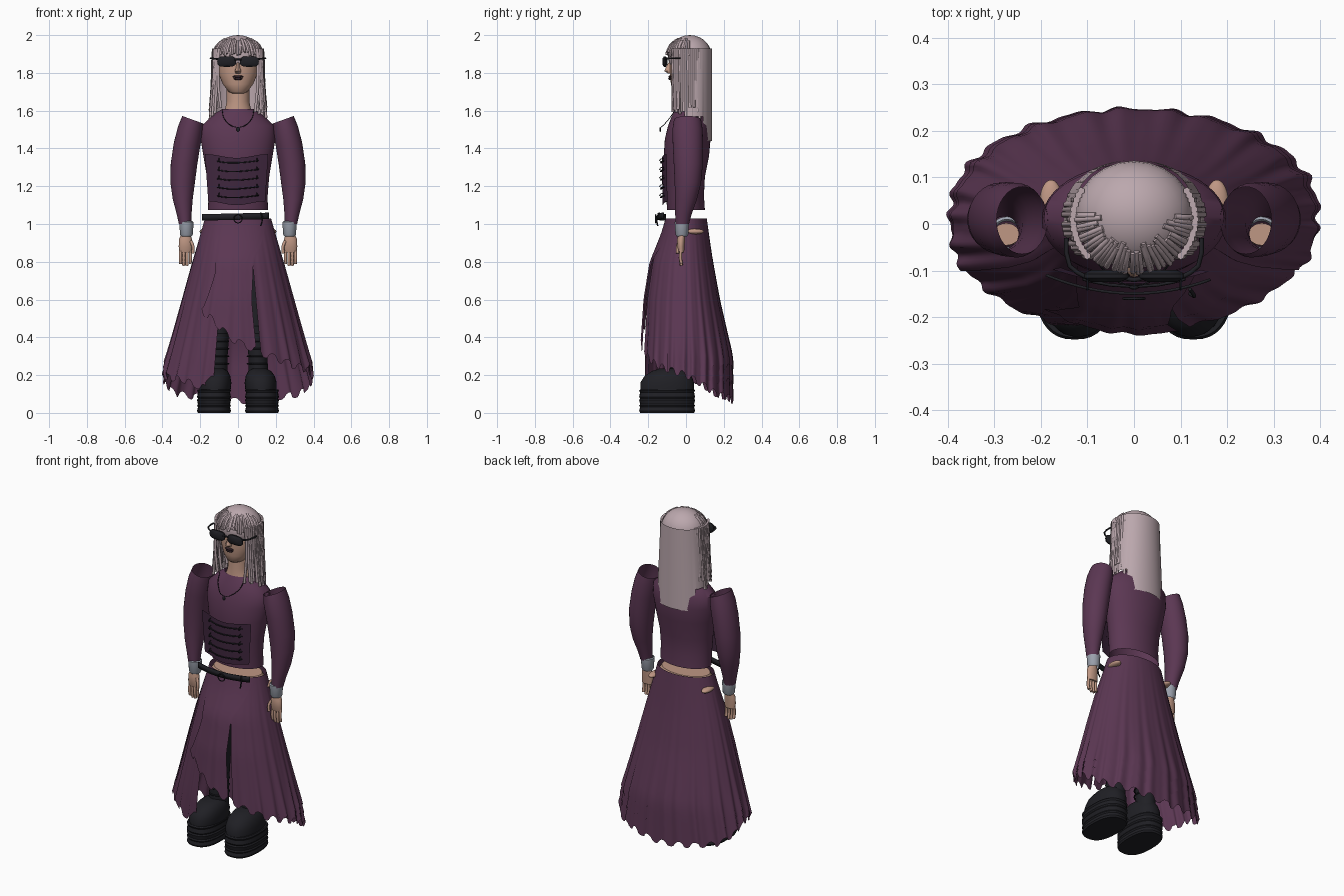
import bpy, bmesh, math, random
from math import sin, cos, pi, radians

if "Cube" in bpy.data.objects:
    bpy.data.objects.remove(bpy.data.objects["Cube"])
random.seed(4)


def mat(name, col):
    m = bpy.data.materials.new(name)
    m.diffuse_color = (*col, 1)
    m.use_nodes = True
    m.node_tree.nodes["Principled BSDF"].inputs["Base Color"].default_value = m.diffuse_color
    return m


PURPLE = mat("plum_cloth", (0.105, 0.038, 0.086))
DARK = mat("dark_plum", (0.05, 0.02, 0.048))
SKIN = mat("skin", (0.52, 0.31, 0.23))
HAIR = mat("pale_hair", (0.50, 0.39, 0.42))
BLACK = mat("black_leather", (0.014, 0.014, 0.018))
GREY = mat("cuff_grey", (0.33, 0.36, 0.42))
LIP = mat("lip", (0.03, 0.015, 0.02))


def finish(bm, name, m, angle=40):
    bmesh.ops.recalc_face_normals(bm, faces=bm.faces[:])
    me = bpy.data.meshes.new(name)
    bm.to_mesh(me)
    bm.free()
    me.shade_smooth()
    me.set_sharp_from_angle(angle=radians(angle))
    me.materials.append(m)
    ob = bpy.data.objects.new(name, me)
    bpy.context.collection.objects.link(ob)
    return ob


def sheet(name, f, nu, nv, m, closed=False, caps=False, angle=40):
    """Grid surface from f(u, v), u and v in 0..1."""
    bm = bmesh.new()
    cols = nu if closed else nu + 1
    g = [[bm.verts.new(f(i / nu, j / nv)) for i in range(cols)] for j in range(nv + 1)]
    for j in range(nv):
        for i in range(nu):
            k = (i + 1) % cols
            bm.faces.new((g[j][i], g[j][k], g[j + 1][k], g[j + 1][i]))
    if caps:
        bm.faces.new(g[0])
        bm.faces.new(g[-1])
    return finish(bm, name, m, angle)


def spow(x, p):
    return math.copysign(abs(x) ** p, x)


def loft(name, rings, m, caps=True, n=32, power=1.0, angle=40):
    """Rings: (cx, cy, z, rx, ry, slope of z along x)."""
    def f(u, v):
        cx, cy, z, rx, ry, sl = rings[round(v * (len(rings) - 1))]
        dx = rx * spow(cos(2 * pi * u), power)
        return (cx + dx, cy + ry * spow(sin(2 * pi * u), power), z + sl * dx)
    return sheet(name, f, n, len(rings) - 1, m, True, caps, angle)


def body(rows):
    """Rows (z, half width, front y, back y) to rings."""
    return [(0, (a + b) / 2, z, rx, (b - a) / 2, 0) for z, rx, a, b in rows]


def ball(name, loc, size, m):
    bm = bmesh.new()
    bmesh.ops.create_uvsphere(bm, u_segments=24, v_segments=14, radius=1)
    bmesh.ops.scale(bm, vec=size, verts=bm.verts)
    bmesh.ops.translate(bm, vec=loc, verts=bm.verts)
    return finish(bm, name, m)


def tubes(name, paths, r, m, res=2):
    cu = bpy.data.curves.new(name, 'CURVE')
    cu.dimensions = '3D'
    cu.bevel_depth, cu.bevel_resolution, cu.use_fill_caps = r, 1, True
    cu.resolution_u = res
    for pts in paths:
        sp = cu.splines.new('BEZIER')
        sp.bezier_points.add(len(pts) - 1)
        for bp, p in zip(sp.bezier_points, pts):
            bp.co = p
            bp.handle_left_type = bp.handle_right_type = 'AUTO'
    cu.materials.append(m)
    bpy.context.collection.objects.link(bpy.data.objects.new(name, cu))


def lerp(tab, x):
    for (a, p), (b, q) in zip(tab, tab[1:]):
        if x <= b:
            return p + (q - p) * max(0, (x - a) / (b - a))
    return tab[-1][1]


# head and neck
loft("head", body([(1.69, .03, -.058, 0), (1.70, .05, -.07, .02), (1.74, .08, -.08, .06),
                   (1.8, .105, -.085, .1), (1.86, .113, -.085, .12), (1.92, .11, -.078, .12)]), SKIN)
loft("neck", body([(1.56, .1, -.06, .09), (1.61, .068, -.055, .075), (1.65, .06, -.05, .07),
                   (1.76, .062, -.05, .07)]), SKIN)
loft("nose", [(0, -.082, 1.855, .007, .01, 0), (0, -.088, 1.83, .01, .018, 0),
              (0, -.09, 1.81, .017, .025, 0), (0, -.083, 1.797, .013, .013, 0)], SKIN, n=12)
for k in (0, 1):
    ball("lip_%d" % k, (0, -.083, 1.78 - .011 * k), (.029 - .006 * k, .011, .007), LIP)

# sunglasses
for s in (-1, 1):
    def lens(u, v):
        w = .65 if v in (0, 1) else 1
        return (s * .06 + .05 * w * spow(cos(2 * pi * u), .6), -.124 + .025 * v,
                1.86 + .028 * w * spow(sin(2 * pi * u), .7))
    sheet("sunglass_lens", lens, 24, 3, BLACK, True, True)
tubes("sunglass_frame", [[(s * .1, -.115, 1.872), (s * .138, -.09, 1.877), (s * .145, -.03, 1.877)] for s in (-1, 1)]
      + [[(-.02, -.115, 1.867), (0, -.12, 1.872), (.02, -.115, 1.867)]], .005, BLACK)

# hair: crown, back curtain, fringe and side strands
ball("hair_crown", (0, .02, 1.89), (.127, .116, .11), HAIR)


def curtain(u, v):
    a = radians(85 + 190 * u)
    low = 1.44 if abs(u - .5) < .3 else 1.57
    w = .13 + .02 * v
    return (w * sin(a), .012 - .125 * spow(cos(a), .8), 1.93 + (low - 1.93) * v)


sheet("hair_curtain", curtain, 60, 6, HAIR)
fringe = []
for i in range(34):
    a = radians(-88 + 176 * i / 33 + random.uniform(-2, 2))
    r = random.uniform(1.0, 1.04)
    fringe.append([(k * .13 * cos(radians(e)) * sin(a), .02 - k * .12 * cos(radians(e)) * cos(a),
                    1.89 + .108 * sin(radians(e)))
                   for e, k in ((random.uniform(45, 58), .98), (32, r), (random.uniform(-1, 13), r + .02))])
tubes("hair_fringe", fringe, .006, HAIR)
side = []
for s in (-1, 1):
    for i in range(15):
        a = radians(50 + 70 * i / 14)
        x, y, b = s * .131 * sin(a), .01 - .122 * cos(a), random.uniform(1.54, 1.62)
        side.append([(x, y, 1.93), (x * 1.05, y, 1.75), (x * (.9 if i % 4 == 0 else 1.14), y, b)])
tubes("hair_strands", side, .008, HAIR)

# bodice and laced front panel
loft("bodice", body([(1.075, .158, -.1, .1), (1.15, .157, -.105, .095), (1.25, .165, -.11, .1),
                     (1.36, .183, -.118, .122), (1.45, .198, -.112, .13), (1.52, .193, -.095, .125),
                     (1.56, .15, -.08, .11), (1.59, .115, -.066, .095), (1.608, .085, -.057, .085)]),
     PURPLE, caps=False, n=48)


def panel(u, v):
    x = -.175 + .335 * u
    return (x * (.9 + .1 * v), -.124 - .004 * v + 1.0 * x * x, 1.11 + .25 * v + .01 * cos(u * 2 * pi))


sheet("corset_panel", panel, 24, 4, DARK)
laces = []
for k in range(5):
    z = 1.14 + .046 * k
    laces.append([(-.11, -.118, z + .008), (-.05, -.131, z), (.05, -.131, z + .004), (.11, -.118, z + .012)])
tubes("corset_laces", laces, .0035, BLACK)
for s in (-1, 1):
    tubes("lace_hooks", [[(s * .1, -.113, l[0][2]), (s * .1, -.141, l[0][2] + .004), (s * .1, -.118, l[0][2] + .016)]
                         for l in laces], .0025, BLACK)

# necklace
tubes("necklace", [[(-.085, -.055, 1.605), (-.068, -.095, 1.55), (0, -.132, 1.512), (.068, -.095, 1.55),
                    (.085, -.055, 1.605)]], .002, BLACK, 6)
ball("pendant", (0, -.136, 1.5), (.01, .005, .012), BLACK)

# puffed open-topped sleeves, cuffs and hands
for s in (-1, 1):
    rows = [(1.552, .185, .295, .072, .008), (1.50, .187, .318, .08, .008), (1.42, .2, .34, .08, .01),
            (1.32, .215, .356, .077, .012), (1.22, .228, .358, .07, .01), (1.13, .24, .345, .058, 0),
            (1.05, .246, .324, .043, -.014), (1.0, .248, .313, .036, -.02)]
    loft("sleeve", [(s * (a + b) / 2, y, z, (b - a) / 2, ry, s * .36 * max(0, 1 - i / 3))
                    for i, (z, a, b, ry, y) in enumerate(rows)], PURPLE, caps=False)
    loft("cuff", [(s * .273, -.022, z, r, r, 0) for z, r in ((1.015, .032), (1.01, .038), (.945, .034), (.935, .028))],
         GREY, n=20, caps=False)
    loft("hand", [(s * .274, -.022, .99, .028, .024, 0), (s * .276, -.022, .945, .024, .018, 0),
                  (s * .278, -.026, .92, .034, .021, 0), (s * .278, -.027, .88, .036, .019, 0),
                  (s * .278, -.024, .85, .032, .014, 0)], SKIN, n=20)
    tubes("fingers", [[(s * (.253 + .017 * k), -.026, .865), (s * (.251 + .018 * k), -.03, .82),
                       (s * (.253 + .017 * k), -.024, .775 + .01 * abs(k - 1.5))] for k in range(4)]
          + [[(s * .25, -.035, .91), (s * .238, -.045, .88), (s * .24, -.045, .845)]], .0085, SKIN)

# hips and belt
loft("hips", body([(.9, .165, -.1, .1), (1.0, .166, -.1, .1), (1.024, .15, -.09, .09)]), SKIN)
for s in (-1, 1):
    ball("hip_patch", (s * .178, .045, .96), (.025, .05, .015), SKIN)


def belt(u, v):
    x = -.19 + .355 * u
    return (x, -.152 + 1.1 * x * x, 1.022 + .034 * v + .008 * (u - .5))


sheet("belt", belt, 24, 1, BLACK).modifiers.new("thick", 'SOLIDIFY').thickness = .006
tubes("belt_buckle", [[(.022 * cos(t * pi / 6), -.16, 1.028 + .022 * sin(t * pi / 6)) for t in range(13)]], .003, BLACK)
tubes("belt_tail", [[(.12, -.14, 1.06), (.13, -.155, 1.03), (.12, -.15, .99)]], .004, BLACK)

# softly pleated wrap skirt
FRONT = [(.0, .235), (.3, .232), (.6, .215), (.8, .185), (.95, .13), (1.03, .108)]
BACK = [(.0, .25), (.3, .24), (.6, .175), (.8, .14), (.95, .12), (1.03, .11)]


def skirt(name, a0, a1, hem, k=0.0, n=140):
    """Panel between angles a0(z) and a1(z) from the front; hem(angle) gives the lower edge, k lifts the layer."""
    def f(u, v):
        deg = a0(.65) + (a1(.65) - a0(.65)) * u
        z = 1.03 + (hem(deg) - 1.03) * v
        a = radians(a0(z) + (a1(z) - a0(z)) * u)
        t = 1.03 - z
        pl = .45 * sin(a * 26) + .25 * sin(a * 41 + 1)
        w = 1 + .035 * t * pl + k * min(1, t * 4)
        ry = lerp(FRONT, z) if cos(a) > 0 else lerp(BACK, z)
        return (w * (.175 + .265 * t) * sin(a), -w * ry * cos(a), z + .018 * spow(sin(a * 26 + .6), .6) * v ** 8)
    sheet(name, f, n, 16, PURPLE, angle=50)


def under_hem(d):
    return lerp([(18, .32), (50, .25), (90, .2), (130, .1), (180, .06), (230, .1), (270, .2), (310, .18), (341, .12)], d)


skirt("skirt_main", lambda z: 19, lambda z: 341, under_hem, 0, 256)
skirt("skirt_front_flap", lambda z: lerp([(.5, -39), (.75, -27), (1.0, -41)], z),
      lambda z: lerp([(.3, 15), (.6, 14), (.8, 19), (1.0, 52)], z),
      lambda d: lerp([(-39, .56), (-20, .50), (0, .38), (19, .32)], d), .04, 60)
for i, up in enumerate((.09, .17)):
    skirt("skirt_back_tier_%d" % i, lambda z: 65, lambda z: 295,
          lambda d, up=up: under_hem(d) + up * sin(radians((d - 65) * 180 / 230)), .012 + .012 * i, 160)

# legs and platform boots
for s in (-1, 1):
    loft("leg", [(s * .085, 0, .98, .07, .08, 0), (s * .09, -.03, .75, .062, .075, 0), (s * .097, -.03, .5, .055, .065, 0),
                 (s * .105, -.03, .3, .05, .06, 0), (s * .11, -.03, .15, .055, .06, 0)], BLACK)
    tubes("boot_creases", [[(s * .102 + .052 * sin(t * pi / 4), -.032 - .062 * cos(t * pi / 4), z)
                            for t in range(-3, 4)] for z in (.26, .3, .34, .38, .42, .46)], .004, BLACK)
    sole = [(z, .0 if j % 2 else -.005) for j, z in enumerate((0, .01, .03, .038, .046, .068, .076, .084, .108, .118, .125))]
    loft("boot_sole", [(s * .127, -.1, z, .09 + d, .148 + d, 0) for z, d in sole], BLACK, n=40, power=.8, angle=30)
    loft("boot_upper", [(s * .122, -.1, .12, .083, .142, 0), (s * .12, -.1, .16, .085, .142, 0),
                        (s * .118, -.095, .195, .077, .125, 0), (s * .115, -.085, .222, .06, .095, 0),
                        (s * .113, -.075, .235, .035, .06, 0)], BLACK, n=40, power=.9)
